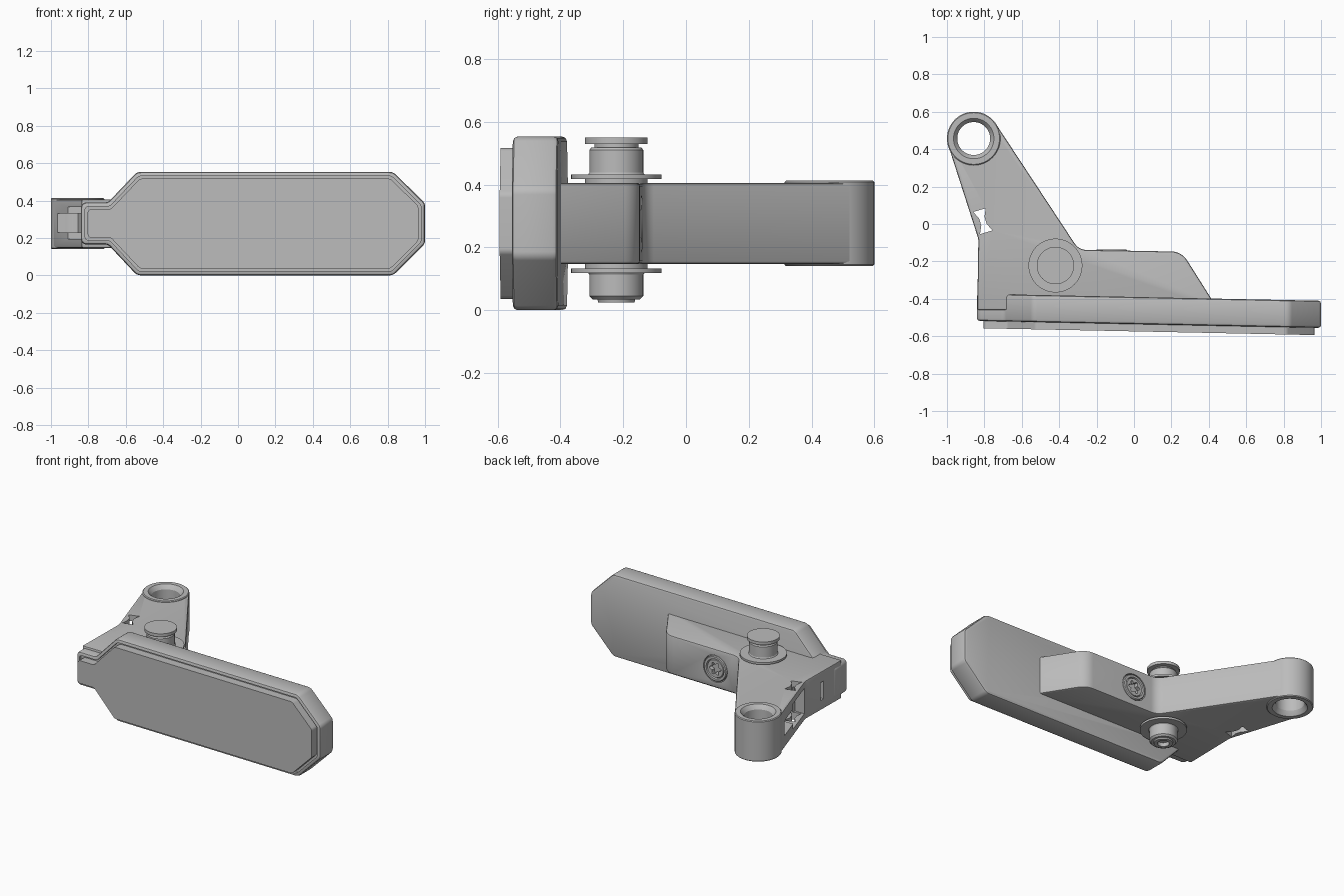
import bpy, bmesh, math
from mathutils import Vector

cube = bpy.data.objects.get("Cube")
if cube:
    bpy.data.objects.remove(cube)

grey = bpy.data.materials.new("plain grey")
grey.use_nodes = True
grey.diffuse_color = (0.5, 0.5, 0.5, 1)
grey.node_tree.nodes["Principled BSDF"].inputs["Base Color"].default_value = (0.5, 0.5, 0.5, 1)


def finish(name, bm):
    bmesh.ops.remove_doubles(bm, verts=bm.verts, dist=1e-5)
    bmesh.ops.recalc_face_normals(bm, faces=bm.faces)
    mesh = bpy.data.meshes.new(name)
    bm.to_mesh(mesh)
    bm.free()
    mesh.materials.append(grey)
    ob = bpy.data.objects.new(name, mesh)
    bpy.context.collection.objects.link(ob)
    return ob


def prism(name, pts, lo, hi, axis="Z", slope=0.0):
    """Extrude a 2D outline along z, or along y with a lean across x."""
    bm = bmesh.new()

    def place(p, h):
        return (p[0], p[1], h) if axis == "Z" else (p[0], h - slope * p[0], p[1])
    a = [bm.verts.new(place(p, lo)) for p in pts]
    b = [bm.verts.new(place(p, hi)) for p in pts]
    bm.faces.new(a)
    bm.faces.new(b)
    for i in range(len(pts)):
        j = (i + 1) % len(pts)
        bm.faces.new((a[i], a[j], b[j], b[i]))
    return finish(name, bm)


def lathe(name, profile, centre, closed=False, steps=48):
    """Turn a (radius, height) profile around z."""
    bm = bmesh.new()
    vs = [bm.verts.new((r, 0, z)) for r, z in profile]
    n = len(vs)
    edges = [bm.edges.new((vs[i], vs[(i + 1) % n])) for i in range(n if closed else n - 1)]
    bmesh.ops.spin(bm, geom=vs + edges, cent=(0, 0, 0), axis=(0, 0, 1),
                   angle=math.tau, steps=steps, use_duplicate=False)
    ob = finish(name, bm)
    ob.location = centre
    return ob


def rounded(corners, steps=6):
    """Round each (x, y, radius) corner of an outline."""
    out = []
    for i, (x, y, r) in enumerate(corners):
        p = Vector((x, y))
        if r == 0:
            out.append(p)
            continue
        u = (Vector(corners[i - 1][:2]) - p).normalized()
        v = (Vector(corners[(i + 1) % len(corners)][:2]) - p).normalized()
        half = u.angle(v) / 2
        centre = p + (u + v).normalized() * (r / math.sin(half))
        start = p + u * (r / math.tan(half)) - centre
        end = p + v * (r / math.tan(half)) - centre
        for k in range(steps + 1):
            d = start.lerp(end, k / steps)
            out.append(centre + d.normalized() * r)
    return out


def inset(corners, d):
    """Shrink a counter-clockwise outline by d, keeping radii."""
    out = []
    for i, (x, y, r) in enumerate(corners):
        p = Vector((x, y))
        e1 = (p - Vector(corners[i - 1][:2])).normalized()
        e2 = (Vector(corners[(i + 1) % len(corners)][:2]) - p).normalized()
        n1, n2 = Vector((-e1.y, e1.x)), Vector((-e2.y, e2.x))
        q = p + (n1 + n2) * (d / (1 + n1.dot(n2)))
        out.append((q.x, q.y, r * 0.7))
    return out


def apply(ob, mod):
    bpy.context.view_layer.objects.active = ob
    bpy.ops.object.modifier_apply(modifier=mod.name)


def bevel(ob, width, segments=2):
    m = ob.modifiers.new("Bevel", "BEVEL")
    m.width, m.segments, m.limit_method = width, segments, "ANGLE"
    m.angle_limit = math.radians(40)
    apply(ob, m)


def cut(ob, *cutters):
    for c in cutters:
        bpy.context.view_layer.update()
        m = ob.modifiers.new("Cut", "BOOLEAN")
        m.operation, m.solver, m.object = "DIFFERENCE", "EXACT", c
        apply(ob, m)
        bpy.data.objects.remove(c)


def disc(r, centre, lo, hi):
    return lathe("cutter", [(0, lo), (r, lo), (r, hi), (0, hi)], centre)


# Long housing with a narrow neck, leaning slightly along its length
LEAN = 0.0205
outline = [(-0.54, 0.0, 0.05), (0.83, 0.0, 0.05), (1.0, 0.17, 0.04), (1.0, 0.385, 0.04),
           (0.83, 0.553, 0.05), (-0.54, 0.553, 0.05), (-0.695, 0.39, 0.04),
           (-0.84, 0.39, 0.03), (-0.84, 0.165, 0.03), (-0.695, 0.165, 0.04)]
housing = prism("housing", rounded(outline), -0.535, -0.39, "Y", LEAN)
bevel(housing, 0.015)
cut(housing, prism("cutter", rounded(inset(outline, 0.022)), -0.6, -0.518, "Y", LEAN))

# Front plate standing proud of the recess
plate = prism("front_plate", rounded(inset(outline, 0.036)), -0.574, -0.5, "Y", LEAN)

# Bracket arm
boss_at = (-0.857, 0.457)
arm = prism("bracket_arm", rounded([
    (-0.838, -0.46, 0), (0.45, -0.46, 0), (0.42, -0.41, 0), (0.255, -0.148, 0.1),
    (-0.295, -0.138, 0.08), (-0.735, 0.53, 0.03), (-0.857, 0.56, 0.03),
    (-0.993, 0.42, 0.02), (-0.832, -0.08, 0.08)]), 0.147, 0.405)
bevel(arm, 0.01)

# Openings in the arm: pocket in the outer edge, locking slots, side slot, bore
wide_pocket = prism("cutter", [(-1.0, -0.06), (-0.77, -0.06), (-0.75, 0.08), (-0.8, 0.16), (-1.0, 0.16)],
                    0.195, 0.365)
long_pocket = prism("cutter", [(-1.1, 0.1), (-0.8, 0.1), (-0.86, 0.33), (-1.1, 0.33)], 0.23, 0.33)
bow = [Vector(p) for p in ((-0.035, -0.062), (0.035, -0.062), (0.015, -0.02), (0.015, 0.02),
                           (0.035, 0.062), (-0.035, 0.062), (-0.015, 0.02), (-0.015, -0.02))]
turn = math.radians(17)
bow = [(-0.808 + p.x * math.cos(turn) - p.y * math.sin(turn),
        0.015 + p.x * math.sin(turn) + p.y * math.cos(turn)) for p in bow]
side_slot = prism("cutter", [(-0.9, -0.27), (-0.79, -0.27), (-0.79, -0.235), (-0.9, -0.235)], 0.215, 0.335)
screw_at = (-0.12, -0.144, 0.275)
screw_bore = disc(0.09, screw_at, -0.035, 0.1)
screw_bore.rotation_euler.x = -math.pi / 2
cut(arm, wide_pocket, long_pocket, prism("cutter", bow, 0, 0.6), side_slot, screw_bore,
    disc(0.12, (*boss_at, 0), 0, 0.6))

# Ring at the end of the arm
boss = lathe("end_ring", [(0.088, 0.17), (0.103, 0.145), (0.108, 0.14), (0.138, 0.14), (0.143, 0.145),
                          (0.143, 0.408), (0.138, 0.413), (0.108, 0.413), (0.103, 0.408), (0.088, 0.385)],
             (*boss_at, 0), closed=True, steps=64)

# Pivot pin with washers, cap above and nut below
pin_at = (-0.42, -0.222, 0)
upper = lathe("pivot_pin_top", [(0, 0.38), (0.1, 0.38), (0.1, 0.418), (0.144, 0.418), (0.144, 0.432),
                                (0.09, 0.432), (0.086, 0.438), (0.086, 0.51), (0.08, 0.518), (0.07, 0.518),
                                (0.07, 0.53), (0.1, 0.53), (0.1, 0.55), (0, 0.55)], pin_at)
lower = lathe("pivot_pin_bottom", [(0, 0.17), (0.1, 0.17), (0.1, 0.133), (0.144, 0.133), (0.144, 0.119),
                                   (0.09, 0.119), (0.086, 0.113), (0.086, 0.045), (0.075, 0.034),
                                   (0.06, 0.034), (0.058, 0.025), (0.036, 0.025), (0.034, 0.05),
                                   (0, 0.05)], pin_at)

# Screw with a six-lobed socket
screw = lathe("side_screw", [(0, -0.05), (0.085, -0.05), (0.085, 0.002), (0.08, 0.007), (0.066, 0.007),
                             (0.062, -0.004), (0.058, 0.004), (0, 0.004)], screw_at)
lobes = [(r * math.cos(t), r * math.sin(t)) for t, r in
         ((k * math.tau / 48, 0.036 + 0.008 * math.cos(k * math.tau / 8)) for k in range(48))]
socket = prism("cutter", lobes, -0.022, 0.05)
socket.location = screw_at
for ob in (screw, socket):
    ob.rotation_euler.x = -math.pi / 2
cut(screw, socket)

# Smooth shading with sharp edges kept
bpy.ops.object.select_all(action="DESELECT")
for ob in (housing, plate, arm, boss, upper, lower, screw):
    ob.select_set(True)
bpy.context.view_layer.objects.active = housing
bpy.ops.object.shade_smooth_by_angle(angle=math.radians(30))
